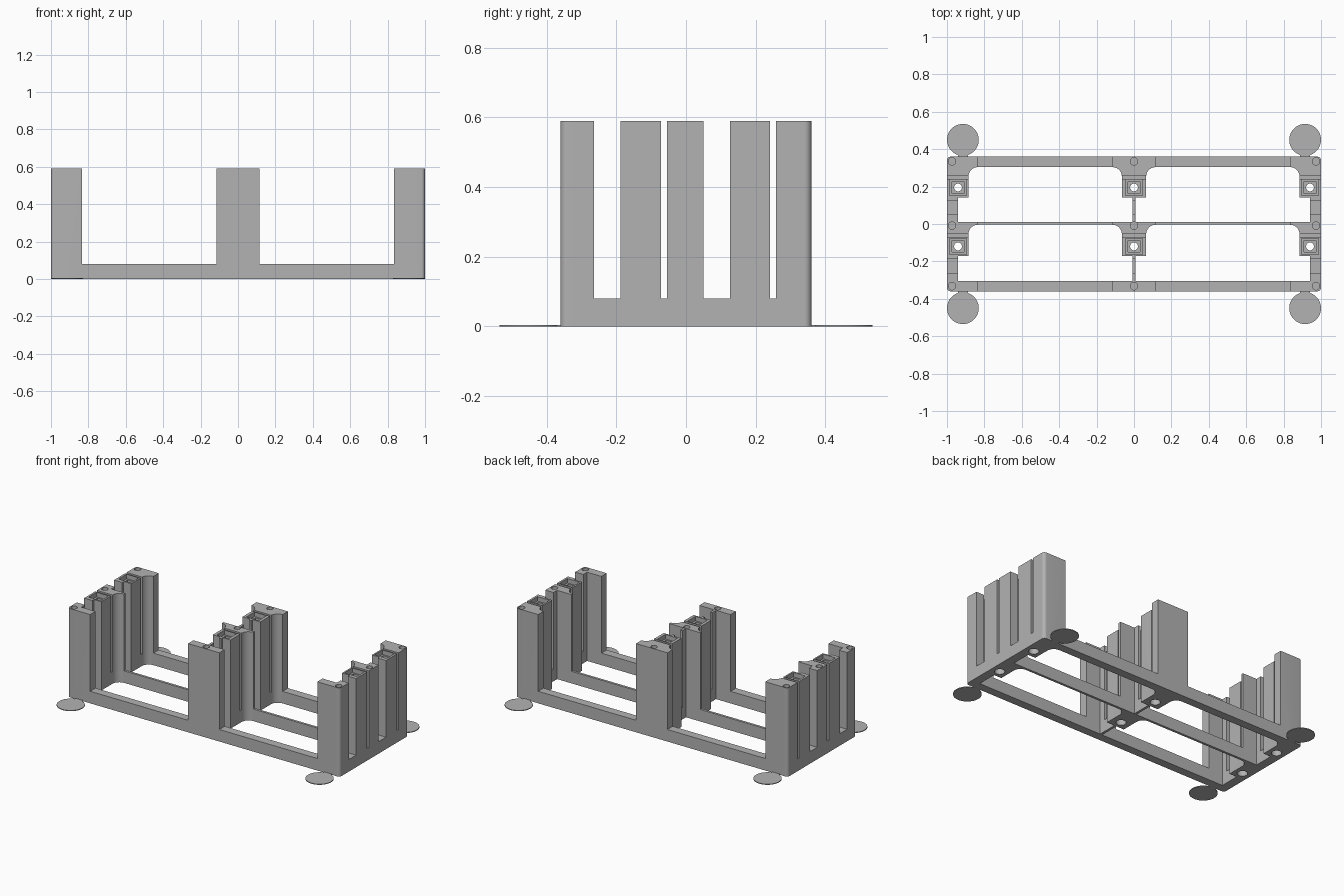
import bpy, bmesh, math
from mathutils import Vector

cube = bpy.data.objects.get("Cube")
if cube:
    bpy.data.objects.remove(cube, do_unlink=True)

grey = bpy.data.materials.new("plain grey")
grey.use_nodes = True
grey.diffuse_color = (0.45, 0.45, 0.45, 1)
grey.node_tree.nodes["Principled BSDF"].inputs["Base Color"].default_value = (0.45, 0.45, 0.45, 1)

TOP, RAIL = 0.59, 0.08
EDGE, INNER = 0.36, 0.304
END_X = 0.941


def prism(name, pts, z0, z1):
    """Extrude a flat outline between two heights."""
    bm = bmesh.new()
    face = bm.faces.new([bm.verts.new((x, y, z0)) for x, y in pts])
    up = bmesh.ops.extrude_face_region(bm, geom=[face])["geom"]
    verts = [v for v in up if isinstance(v, bmesh.types.BMVert)]
    bmesh.ops.translate(bm, verts=verts, vec=(0, 0, z1 - z0))
    bmesh.ops.recalc_face_normals(bm, faces=bm.faces)
    mesh = bpy.data.meshes.new(name)
    bm.to_mesh(mesh)
    bm.free()
    mesh.materials.append(grey)
    obj = bpy.data.objects.new(name, mesh)
    bpy.context.scene.collection.objects.link(obj)
    return obj


def box(name, x0, x1, y0, y1, z0, z1):
    return prism(name, [(x0, y0), (x1, y0), (x1, y1), (x0, y1)], z0, z1)


def arc(cx, cy, r, a0, a1, n=8):
    angles = [math.radians(a0 + (a1 - a0) * i / n) for i in range(n + 1)]
    return [(cx + r * math.cos(a), cy + r * math.sin(a)) for a in angles]


def cylinder(name, x, y, r, z0, z1, n=32):
    return prism(name, arc(x, y, r, 0, 360, n)[:-1], z0, z1)


def combine(target, others, operation):
    """Apply one boolean for each helper and remove the helper."""
    for other in others:
        other.hide_render = True
        mod = target.modifiers.new("combine", "BOOLEAN")
        mod.operation, mod.solver, mod.object = operation, "EXACT", other
        deps = bpy.context.evaluated_depsgraph_get()
        mesh = bpy.data.meshes.new_from_object(target.evaluated_get(deps))
        target.modifiers.clear()
        target.data = mesh
        bpy.data.objects.remove(other, do_unlink=True)


def mirror_x(pts, side):
    return [(x * side, y) for x, y in pts]


def post_outline(back, front, stem_end, outer, flange, stem):
    """Right half of a flanged post with a filleted stem, from x = outer."""
    r = abs(flange - stem)
    pts = [(outer, back), (flange, back), (flange, front)]
    cx = flange
    if flange > stem:
        pts += arc(cx, front - r, r, 90, 180)
    else:
        pts += arc(cx, front - r, r, 90, 0)
    return pts + [(stem, stem_end), (outer, stem_end)]


# Rails and cross walls
frame = box("rack_frame", -0.9, 0.9, INNER, EDGE, 0, RAIL)
parts = [box("front_rail", -0.9, 0.9, -EDGE, -INNER, 0, RAIL),
         box("middle_rail", -0.9, 0.9, -0.004, 0.012, 0, RAIL),
         box("centre_wall", -0.008, 0.008, -0.32, 0.32, 0, TOP)]
for s in (-1, 1):
    x0, x1 = sorted((s * 0.94, s))
    parts.append(box("end_wall", x0, x1, -0.33, 0.33, 0, TOP))

# Flanged posts on the back and middle rails
for back, front, stem_end in ((EDGE, INNER, 0.142), (0.012, -0.004, -0.172)):
    half = post_outline(back, front, stem_end, 0, 0.115, 0.065)[1:-1]
    parts.append(prism("centre_post", half + mirror_x(half, -1)[::-1], 0, TOP))
    for s in (-1, 1):
        pts = post_outline(back, front, stem_end, 1.0, 0.835, 0.885)
        if back == EDGE:
            pts = arc(0.98, EDGE - 0.02, 0.02, 0, 90) + pts[1:]
        parts.append(prism("end_post", mirror_x(pts, s), 0, TOP))

# Plain posts on the front rail
parts.append(box("front_centre_post", -0.115, 0.115, -EDGE, -INNER, 0, TOP))
for s in (-1, 1):
    pts = [(0.835, -EDGE)] + arc(0.98, -EDGE + 0.02, 0.02, -90, 0) + [(1, -INNER), (0.835, -INNER)]
    parts.append(prism("front_end_post", mirror_x(pts, s), 0, TOP))
combine(frame, parts, "UNION")

# Vertical slots between the posts and the nut blocks
cuts = [box("slot", -1.1, 1.1, y0, y1, RAIL, TOP + 0.1)
        for y0, y1 in ((-0.264, -0.188), (-0.072, -0.054), (0.05, 0.126), (0.241, 0.258))]

for x in (-END_X, 0, END_X):
    # Stepped square pockets with a through bore and a wider foot
    for y in (0.195, -0.12):
        cuts.append(box("pocket", x - 0.045, x + 0.045, y - 0.042, y + 0.042, TOP - 0.03, TOP + 0.1))
        cuts.append(box("deep_pocket", x - 0.031, x + 0.031, y - 0.031, y + 0.031, TOP - 0.06, TOP + 0.1))
        cuts.append(cylinder("bore", x, y, 0.021, -0.1, TOP + 0.1))
        cuts.append(cylinder("foot_bore", x, y, 0.031, -0.1, RAIL))
    # Blind pin holes in the post tops
    for y in (0.335, -0.009, -0.332):
        cuts.append(cylinder("pin_hole", x * 0.973 / END_X, y, 0.02, TOP - 0.05, TOP + 0.1))
combine(frame, cuts, "DIFFERENCE")

# Thin corner pads with short tabs
for sx, side in ((-1, "right"), (1, "left")):
    for sy, end in ((-1, "front"), (1, "back")):
        cylinder(f"{end}_{side}_pad", sx * 0.915, sy * 0.45, 0.085, 0, 0.005, 48)
        y0, y1 = sorted((sy * EDGE, sy * 0.38))
        box(f"{end}_{side}_tab", sx * 0.915 - 0.027, sx * 0.915 + 0.027, y0, y1, 0, 0.005)

for obj in bpy.context.scene.objects:
    obj.select_set(obj.type == "MESH")
bpy.context.view_layer.objects.active = frame
bpy.ops.object.shade_smooth_by_angle(angle=math.radians(30))
